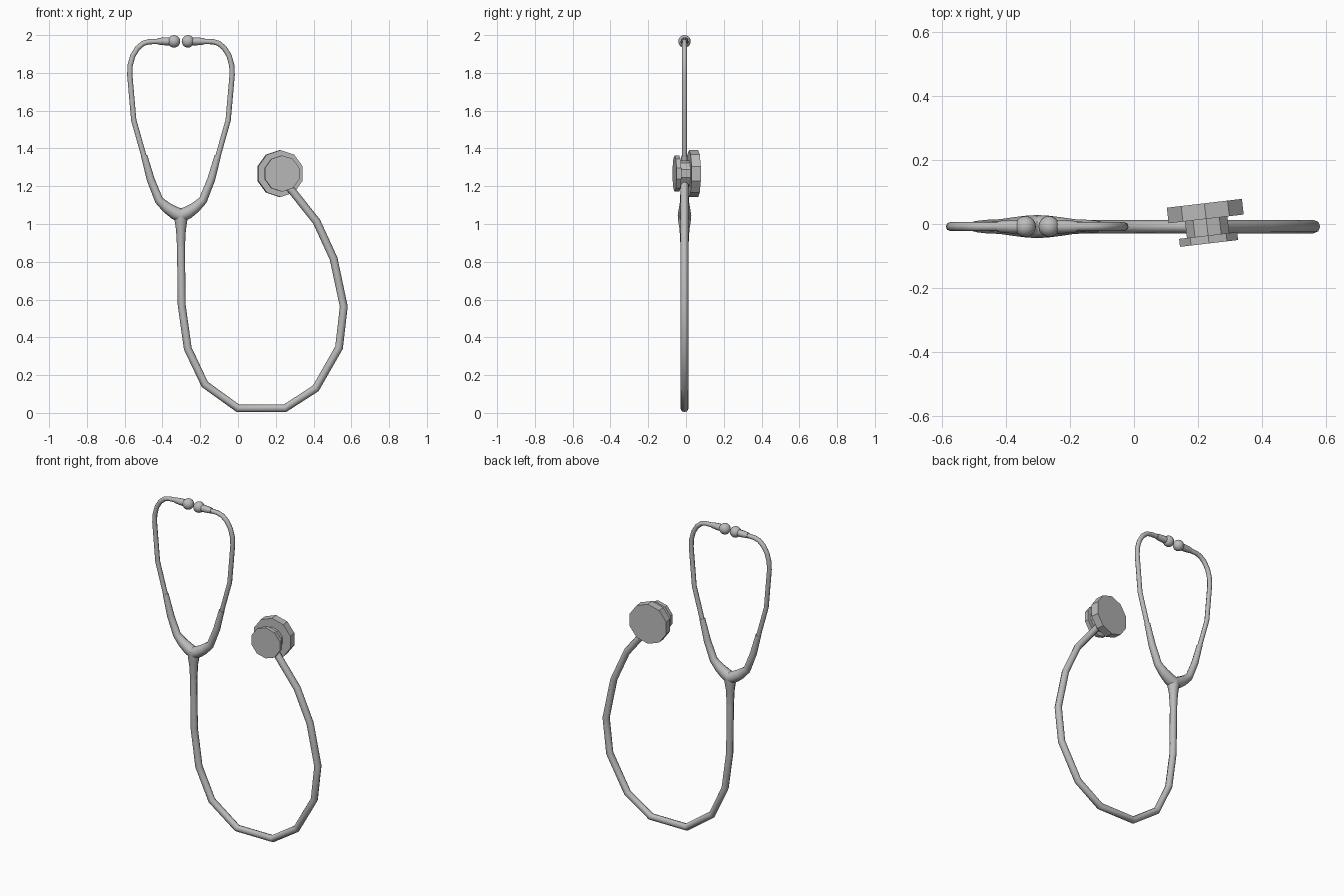
import bpy
import math
from mathutils import Matrix, Vector

cube = bpy.data.objects.get("Cube")
if cube:
    bpy.data.objects.remove(cube, do_unlink=True)

AXIS_X, MID_Y = -0.302, -0.008

grey = bpy.data.materials.new("plain grey")
grey.use_nodes = True
grey.diffuse_color = (0.5, 0.5, 0.5, 1)
grey.node_tree.nodes["Principled BSDF"].inputs["Base Color"].default_value = (0.5, 0.5, 0.5, 1)


def finish(obj, name, smooth=True):
    obj.name = name
    obj.data.materials.clear()
    obj.data.materials.append(grey)
    bpy.ops.object.select_all(action="DESELECT")
    obj.select_set(True)
    bpy.context.view_layer.objects.active = obj
    if smooth:
        bpy.ops.object.shade_smooth_by_angle(angle=math.radians(50))
    return obj


def tube(name, points, resolution=2):
    """Round tube through (x, z, radius) points, turned into a mesh."""
    curve = bpy.data.curves.new(name, "CURVE")
    curve.dimensions = "3D"
    curve.bevel_depth = 1.0
    curve.bevel_resolution = resolution
    curve.use_fill_caps = True
    spline = curve.splines.new("POLY")
    spline.points.add(len(points) - 1)
    for p, (x, z, r) in zip(spline.points, points):
        p.co = (x, MID_Y, z, 1)
        p.radius = r
    obj = bpy.data.objects.new(name, curve)
    bpy.context.collection.objects.link(obj)
    bpy.ops.object.select_all(action="DESELECT")
    obj.select_set(True)
    bpy.context.view_layer.objects.active = obj
    bpy.ops.object.convert(target="MESH")
    return finish(bpy.context.object, name)


# Long flexible hose, faceted along its loop
hose = [(-0.302, 0.98), (-0.302, 0.88), (-0.298, 0.57), (-0.266, 0.341), (-0.176, 0.151),
        (0, 0.024), (0.248, 0.024), (0.412, 0.13), (0.535, 0.346),
        (0.56, 0.563), (0.506, 0.817), (0.416, 1.013), (0.275, 1.19), (0.245, 1.23)]
tube("hose", [(x, z, 0.021) for x, z in hose])

# Flared yoke stem
tube("yoke_stem", [(AXIS_X, 0.88, 0.021), (AXIS_X, 0.97, 0.026),
                   (AXIS_X, 1.02, 0.034), (AXIS_X, 1.055, 0.034)])

# Mirrored arms, ear tubes and ear tips
yoke = [(0, 1.045, 0.036), (0.035, 1.06, 0.034), (0.075, 1.087, 0.029),
        (0.116, 1.125, 0.023), (0.16, 1.235, 0.021), (0.195, 1.362, 0.017)]
ear_tube = [(0.185, 1.32, 0.014), (0.25, 1.55, 0.014), (0.271, 1.79, 0.014),
            (0.269, 1.84, 0.014), (0.255, 1.89, 0.014), (0.23, 1.931, 0.014),
            (0.2, 1.956, 0.014), (0.17, 1.965, 0.014), (0.11, 1.967, 0.014)]
cuff = [(0.125, 1.967, 0.017), (0.085, 1.967, 0.021), (0.05, 1.967, 0.021)]
for side, label in ((-1, "right"), (1, "left")):
    for part, pts in (("yoke_arm", yoke), ("ear_tube", ear_tube), ("ear_cuff", cuff)):
        tube(f"{label}_{part}", [(AXIS_X + side * x, z, r) for x, z, r in pts])
    bpy.ops.mesh.primitive_uv_sphere_add(
        segments=16, ring_count=10, radius=0.033,
        location=(AXIS_X + side * 0.037, MID_Y, 1.967))
    finish(bpy.context.object, f"{label}_ear_tip")

# Tilted chest piece: ten-sided discs stacked along one axis
tilt = Matrix.Rotation(math.radians(6.7), 4, "Z")
center = Vector((0.227, 0, 1.267))


def disc(name, radius, front, back):
    bpy.ops.mesh.primitive_cylinder_add(vertices=10, radius=radius, depth=back - front)
    obj = bpy.context.object
    place = Matrix.Translation((0, (front + back) / 2, 0)) @ Matrix.Rotation(math.pi / 2, 4, "X")
    stand = Matrix.Rotation(math.pi / 2, 4, "Z")
    obj.data.transform(Matrix.Translation(center) @ tilt @ place @ stand @
                       Matrix.Rotation(math.pi / 2, 4, "Z"))
    finish(obj, name, smooth=False)


disc("diaphragm", 0.124, 0.016, 0.065)
disc("chest_piece_neck", 0.07, -0.04, 0.02)
disc("bell", 0.096, -0.061, -0.036)
